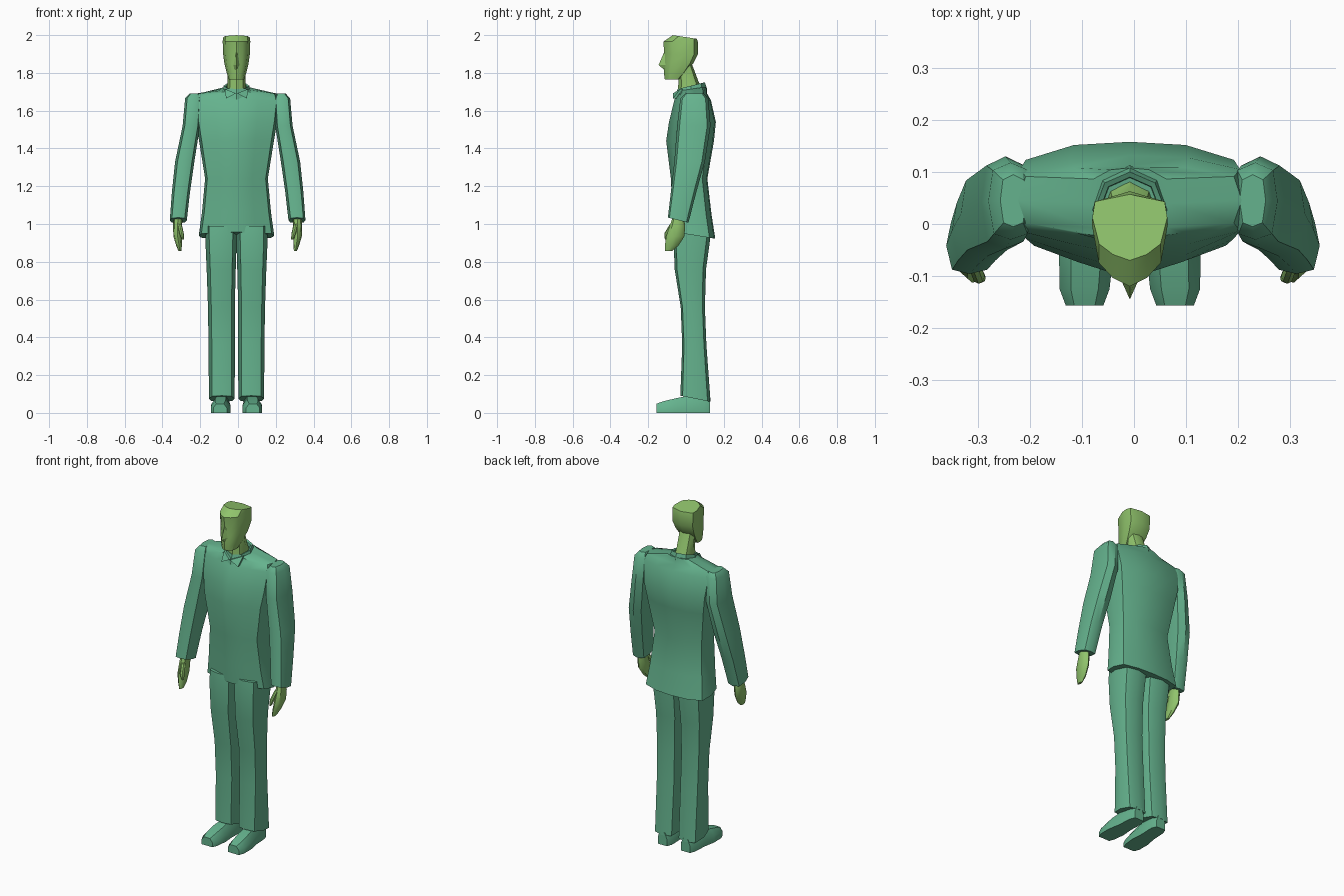
import bpy, bmesh, math

AXIS = -0.008  # the body sits slightly left of centre


def material(name, rgb):
    m = bpy.data.materials.new(name)
    m.diffuse_color = (*rgb, 1)
    return m


SUIT = material("suit_green", (0.13, 0.45, 0.27))
SKIN = material("skin_green", (0.28, 0.55, 0.15))

# Half cross-sections (x, y) as fractions, front to back
OVAL = [(0, -1), (.71, -.71), (1, 0), (.71, .71), (0, 1)]
BOX = [(0, -1), (.75, -.85), (1, 0), (.8, .8), (0, 1)]
CHEST = [(0, -1), (.5, -.75), (.93, -.5), (1, .1), (.93, .72), (.5, .95), (0, 1)]
SKULL = [(0, -1), (.45, -.82), (.82, -.5), (1, .3), (.93, .78), (0, 1)]


def section(half, x, z, rx, front, back, tilt=0):
    """Closed ring from a half section; tilt raises the back of the ring."""
    full = half + [(-a, b) for a, b in half[-2:0:-1]]
    cy, ry = (front + back) / 2, (back - front) / 2
    return [(x + a * rx, cy + b * ry, z + tilt * b * ry) for a, b in full]


def loft(name, rings, mat, side=1, axis=AXIS, angle=40):
    """Skin a list of equal rings, capped at both ends."""
    bm = bmesh.new()
    rows = [[bm.verts.new((axis + side * x, y, z)) for x, y, z in r] for r in rings]
    n = len(rows[0])
    for a, b in zip(rows, rows[1:]):
        for i in range(n):
            j = (i + 1) % n
            bm.faces.new((a[i], a[j], b[j], b[i]))
    bm.faces.new(rows[0])
    bm.faces.new(rows[-1])
    bmesh.ops.recalc_face_normals(bm, faces=bm.faces)
    me = bpy.data.meshes.new(name)
    bm.to_mesh(me)
    bm.free()
    me.materials.append(mat)
    ob = bpy.data.objects.new(name, me)
    bpy.context.collection.objects.link(ob)
    bpy.ops.object.select_all(action='DESELECT')
    ob.select_set(True)
    bpy.context.view_layer.objects.active = ob
    bpy.ops.object.shade_smooth_by_angle(angle=math.radians(angle))
    return ob


# Jacket body: z, half width, front, back, tilt
loft("jacket", [section(CHEST, 0, *p) for p in (
    (0.94, .200, -.065, .155, -.16),
    (1.06, .183, -.072, .135, -.08),
    (1.24, .166, -.080, .113),
    (1.44, .198, -.105, .148),
    (1.54, .215, -.090, .158),
    (1.655, .228, -.062, .132),
    (1.69, .215, -.035, .112),
    (1.715, .075, -.045, .108, .15))], SUIT)

# Collar band, hollowed by folding back inside
loft("collar", [section(OVAL, 0, *p) for p in (
    (1.685, .078, -.060, .113, .3),
    (1.732, .068, -.045, .100, .25),
    (1.728, .058, -.036, .090, .25),
    (1.69, .055, -.034, .088, .25))], SUIT)

# Head, neck and nose
loft("head", [section(SKULL, 0, *p) for p in (
    (1.765, .040, -.112, -.035),
    (1.80, .052, -.117, .000),
    (1.85, .064, -.117, .038),
    (1.90, .071, -.115, .063),
    (1.965, .073, -.120, .063),
    (1.99, .072, -.070, .057, -.15))], SKIN, angle=35)
loft("neck", [section(OVAL, 0, *p) for p in (
    (1.69, .054, -.046, .088, .25),
    (1.75, .048, -.040, .068),
    (1.85, .048, -.040, .030))], SKIN)
loft("nose", [[(-w, -.105, z), (0, y, z), (w, -.105, z)] for z, w, y in (
    (1.815, .014, -.114), (1.842, .018, -.145), (1.91, .008, -.116))], SKIN, angle=20)

for label, s in (("left", -1), ("right", 1)):
    # Collar point lying on the chest
    loft(label + "_collar_point",
         [[(.002, y - .002, 1.692), (.062, y + .035, 1.715), (.055, y - .002, 1.665)]
          for y in (-.066, -.05)], SUIT, s)

    # Sleeve: x, z, half width, front, back, tilt
    loft(label + "_sleeve", [section(BOX, *p) for p in (
        (.230, 1.69, .025, -.005, .095),
        (.235, 1.665, .043, -.030, .118),
        (.245, 1.52, .046, -.047, .130),
        (.280, 1.33, .051, -.062, .100),
        (.300, 1.17, .048, -.080, .055),
        (.314, 1.02, .045, -.096, .013, -.25))], SUIT, s, -.002)

    # Hand with thumb
    loft(label + "_hand", [section(OVAL, *p) for p in (
        (.315, 1.04, .024, -.070, -.010),
        (.318, .99, .024, -.085, -.005),
        (.318, .935, .022, -.105, -.008),
        (.310, .885, .015, -.112, -.040),
        (.306, .858, .008, -.112, -.072))], SKIN, s, -.002)
    loft(label + "_thumb", [section(OVAL, *p) for p in (
        (.308, 1.0, .012, -.085, -.055),
        (.297, .95, .012, -.115, -.085),
        (.289, .918, .006, -.112, -.095))], SKIN, s, -.002)

    # Trouser leg
    loft(label + "_trouser_leg", [section(BOX, *p) for p in (
        (.082, .99, .083, -.060, .125),
        (.082, .92, .083, -.066, .128),
        (.081, .76, .077, -.060, .106),
        (.080, .56, .071, -.028, .100),
        (.078, .36, .070, -.020, .108),
        (.078, .075, .068, -.030, .130, -.2))], SUIT, s)

    # Shoe, lofted heel to toe: y, x, half width, height
    loft(label + "_shoe",
         [[(x - w, y, 0), (x - w, y, h * .55), (x - w * .55, y, h),
           (x + w * .55, y, h), (x + w, y, h * .55), (x + w, y, 0)]
          for y, x, w, h in ((.126, .076, .030, .075), (.095, .076, .042, .09),
                             (.010, .080, .043, .09), (-.060, .084, .052, .076),
                             (-.125, .087, .048, .06), (-.157, .087, .036, .048))],
         SUIT, s)
